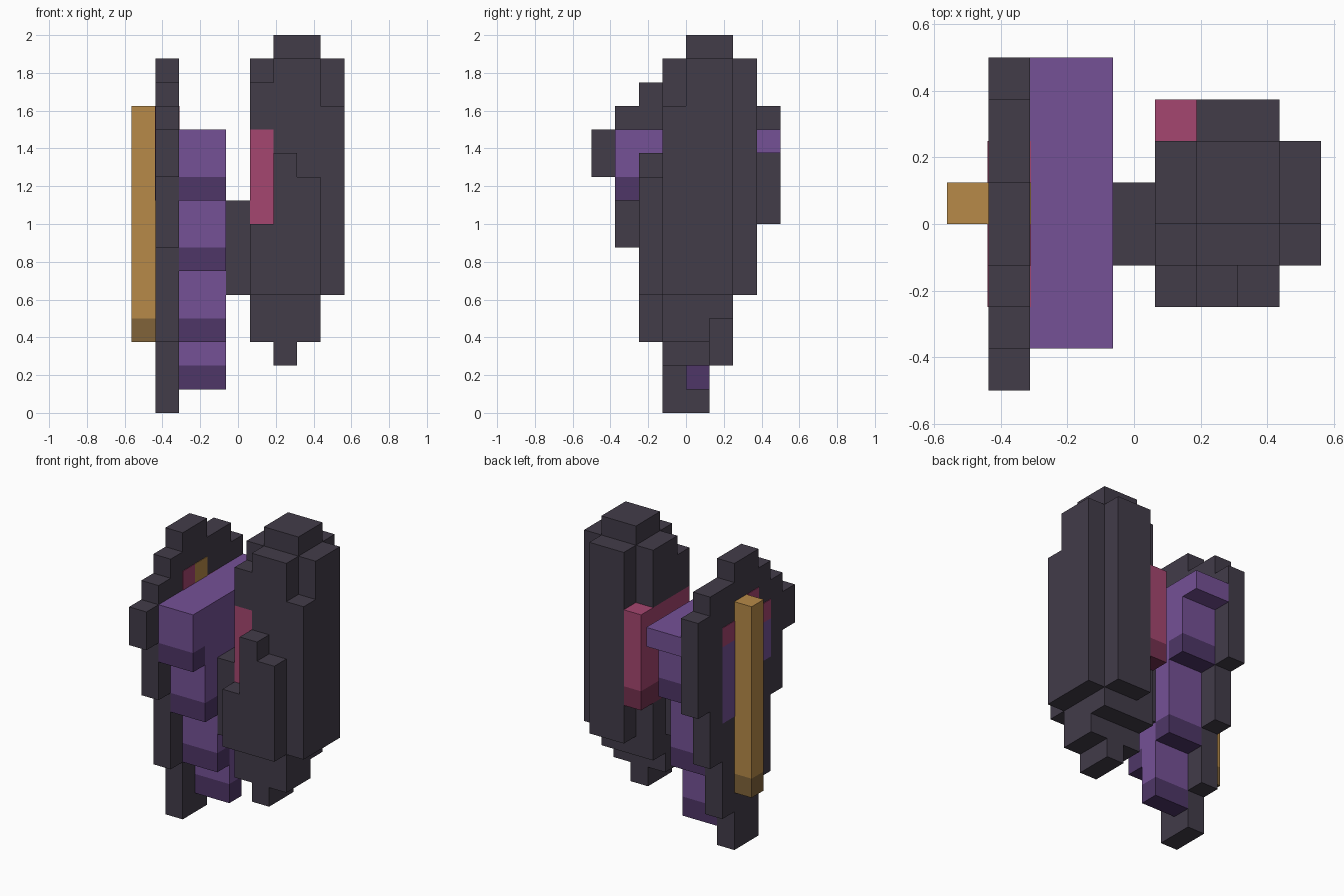
import bpy
import bmesh

cube = bpy.data.objects.get("Cube")
if cube:
    bpy.data.objects.remove(cube)

UNIT = 0.125


def linear(c):
    c /= 255
    return c / 12.92 if c <= 0.04045 else ((c + 0.055) / 1.055) ** 2.4


def material(name, *rgb):
    colour = [linear(c) for c in rgb] + [1]
    mat = bpy.data.materials.new(name)
    mat.use_nodes = True
    mat.diffuse_color = colour
    mat.node_tree.nodes["Principled BSDF"].inputs["Base Color"].default_value = colour
    return mat


charcoal = material("charcoal", 66, 60, 73)
purple = material("purple", 117, 81, 150)
dark_purple = material("dark purple", 78, 54, 103)
gold = material("gold", 183, 138, 72)
dark_gold = material("dark gold", 129, 100, 58)
crimson = material("crimson", 165, 70, 112)
dark_crimson = material("dark crimson", 116, 49, 79)


def blocks(name, mat, boxes, proud=0.0):
    """Boxes given as grid ranges (x0, x1, y0, y1, z0, z1)."""
    bm = bmesh.new()
    for x0, x1, y0, y1, z0, z1 in boxes:
        cube = bmesh.ops.create_cube(bm, size=1)["verts"]
        size = ((x1 - x0) * UNIT + 2 * proud, (y1 - y0) * UNIT, (z1 - z0) * UNIT)
        centre = ((x0 + x1 - 9) * UNIT / 2, (y0 + y1 - 8) * UNIT / 2, (z0 + z1) * UNIT / 2)
        bmesh.ops.scale(bm, vec=size, verts=cube)
        bmesh.ops.translate(bm, vec=centre, verts=cube)
    mesh = bpy.data.meshes.new(name)
    bm.to_mesh(mesh)
    bm.free()
    mesh.materials.append(mat)
    obj = bpy.data.objects.new(name, mesh)
    bpy.context.collection.objects.link(obj)
    return obj


# Stepped side plate: one column (y0, y1, bottom, top) per step
plate_steps = [(0, 1, 10, 12), (1, 2, 7, 13), (2, 3, 3, 14), (3, 5, 0, 15),
               (5, 6, 2, 14), (6, 7, 5, 14), (7, 8, 8, 13)]
blocks("side_plate", charcoal, [(1, 2, *s) for s in plate_steps])

# Inlays on the side plate
blocks("plate_inlay_crimson", crimson,
       [(1, 2, 2, 3, 11, 12), (1, 2, 3, 4, 12, 13), (1, 2, 5, 6, 11, 12)], 0.003)
blocks("plate_inlay_purple", purple, [(1, 2, 2, 3, 9, 11), (1, 2, 5, 6, 7, 11)], 0.003)
blocks("plate_inlay_gold", gold, [(1, 2, 4, 5, 12, 13)], 0.003)

# Gold bar on the outside of the plate
blocks("outer_bar", gold, [(0, 1, 4, 5, 4, 13)])
blocks("outer_bar_foot", dark_gold, [(0, 1, 4, 5, 3, 4)])

# Purple padding: columns hang to different depths, each with a dark hem
hems = [9, 6, 3, 1, 4, 8]
blocks("padding", purple,
       [(2, 4, y, y + 1, z + 1, 12) for y, z in enumerate(hems, 1)] + [(2, 4, 7, 8, 11, 12)])
blocks("padding_hem", dark_purple, [(2, 4, y, y + 1, z, z + 1) for y, z in enumerate(hems, 1)])

# Link between padding and main body
blocks("connector", charcoal, [(4, 5, 3, 5, 5, 9)])

# Main body
blocks("body_core", charcoal, [(6, 8, 3, 4, 3, 15), (6, 8, 4, 5, 3, 16), (6, 8, 5, 6, 4, 16)])
blocks("body_inner_side", charcoal, [(5, 6, 3, 5, 3, 7), (5, 6, 5, 6, 4, 7),
                                     (5, 6, 3, 4, 12, 14), (5, 6, 4, 6, 12, 15)])
blocks("body_outer_side", charcoal, [(8, 9, 3, 4, 5, 13), (8, 9, 4, 6, 5, 15)])
blocks("body_back", charcoal, [(6, 8, 6, 7, 5, 15)])
blocks("body_front", charcoal, [(5, 6, 2, 3, 5, 8), (6, 7, 2, 3, 5, 11), (7, 8, 2, 3, 5, 10)])
blocks("body_tip", charcoal, [(6, 7, 3, 5, 2, 3)])

# Crimson lining on the inner side of the body
blocks("lining", crimson, [(5, 6, 3, 7, 8, 12)])
blocks("lining_hem", dark_crimson, [(5, 6, 3, 7, 7, 8)])
